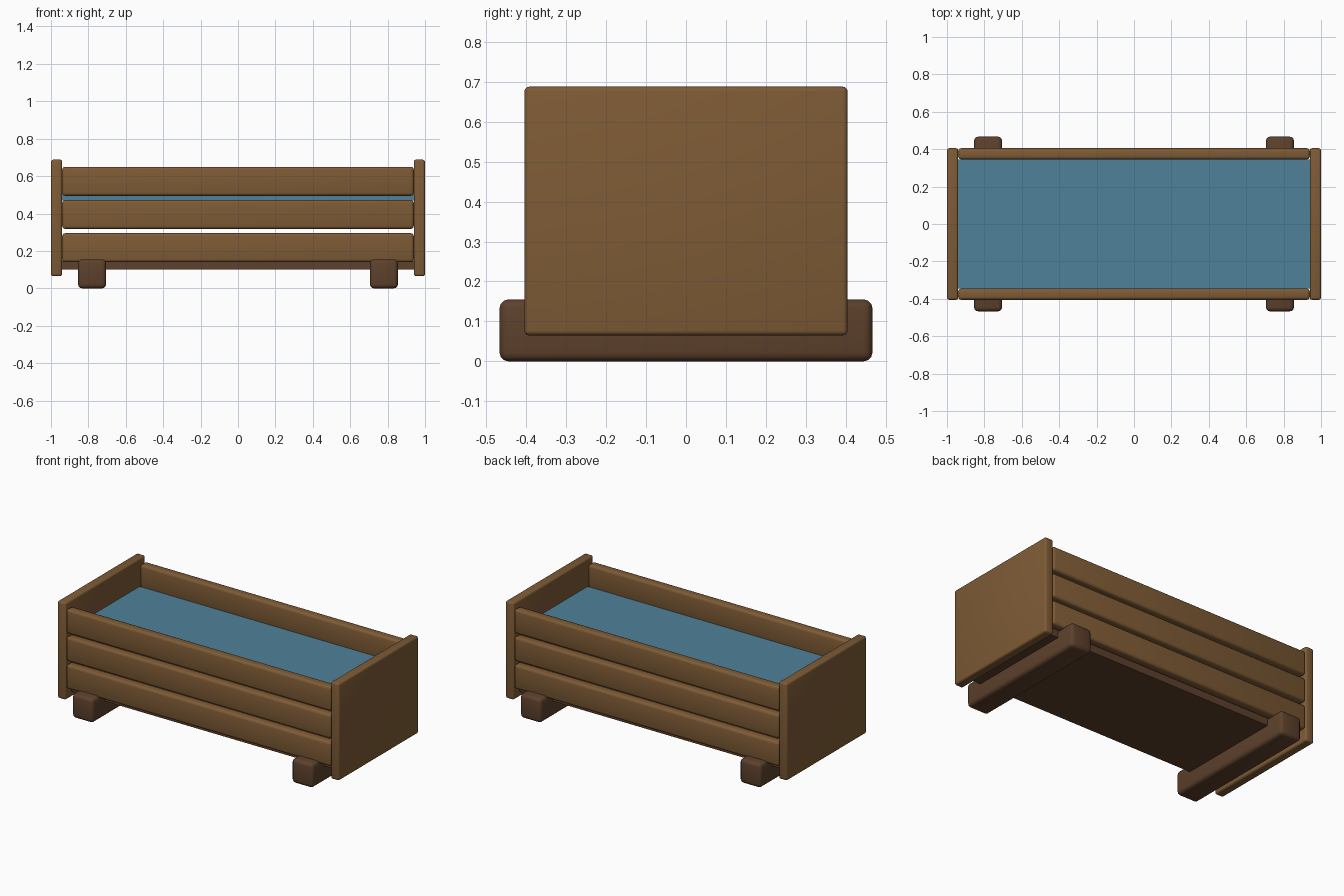
import bpy, math

if "Cube" in bpy.data.objects:
    bpy.data.objects.remove(bpy.data.objects["Cube"])


def material(name, color):
    m = bpy.data.materials.new(name)
    m.diffuse_color = (*color, 1)
    m.use_nodes = True
    m.node_tree.nodes["Principled BSDF"].inputs["Base Color"].default_value = m.diffuse_color
    return m


WOOD = material("wood", (0.21, 0.105, 0.036))
DARK = material("dark_wood", (0.11, 0.052, 0.025))
BLUE = material("water_blue", (0.08, 0.22, 0.32))


def box(name, x, y, z, mat, bevel=0.0):
    """Box from (min, max) ranges, with optional rounded edges."""
    ranges = (x, y, z)
    bpy.ops.mesh.primitive_cube_add(size=1, location=[(a + b) / 2 for a, b in ranges])
    ob = bpy.context.object
    ob.name = name
    ob.scale = [b - a for a, b in ranges]
    bpy.ops.object.transform_apply(location=False, rotation=False, scale=True)
    ob.data.materials.append(mat)
    if bevel:
        mod = ob.modifiers.new("rounded_edges", "BEVEL")
        mod.width = bevel
        mod.segments = 3
        bpy.ops.object.modifier_apply(modifier=mod.name)
        bpy.ops.object.shade_smooth_by_angle(angle=math.radians(35))
    return ob


def span(side, inner, outer):
    return tuple(sorted((side * inner, side * outer)))


# End panels and cross runners underneath
for side, label in ((-1, "left"), (1, "right")):
    box(f"{label}_end_panel", span(side, 0.94, 1.0), (-0.405, 0.405),
        (0.065, 0.688), WOOD, 0.012)
    box(f"{label}_runner", span(side, 0.705, 0.855), (-0.467, 0.467),
        (0.0, 0.155), DARK, 0.022)

# Three long slats on the front and back
for side, label in ((-1, "front"), (1, "back")):
    for i in range(3):
        z = 0.14 + i * 0.1775
        box(f"{label}_slat_{i + 1}", (-0.94, 0.94), span(side, 0.345, 0.405),
            (z, z + 0.155), WOOD, 0.016)

# Floor board and the blue surface inside
box("floor", (-0.94, 0.94), (-0.345, 0.345), (0.10, 0.15), DARK)
box("water", (-0.94, 0.94), (-0.345, 0.345), (0.47, 0.51), BLUE)
